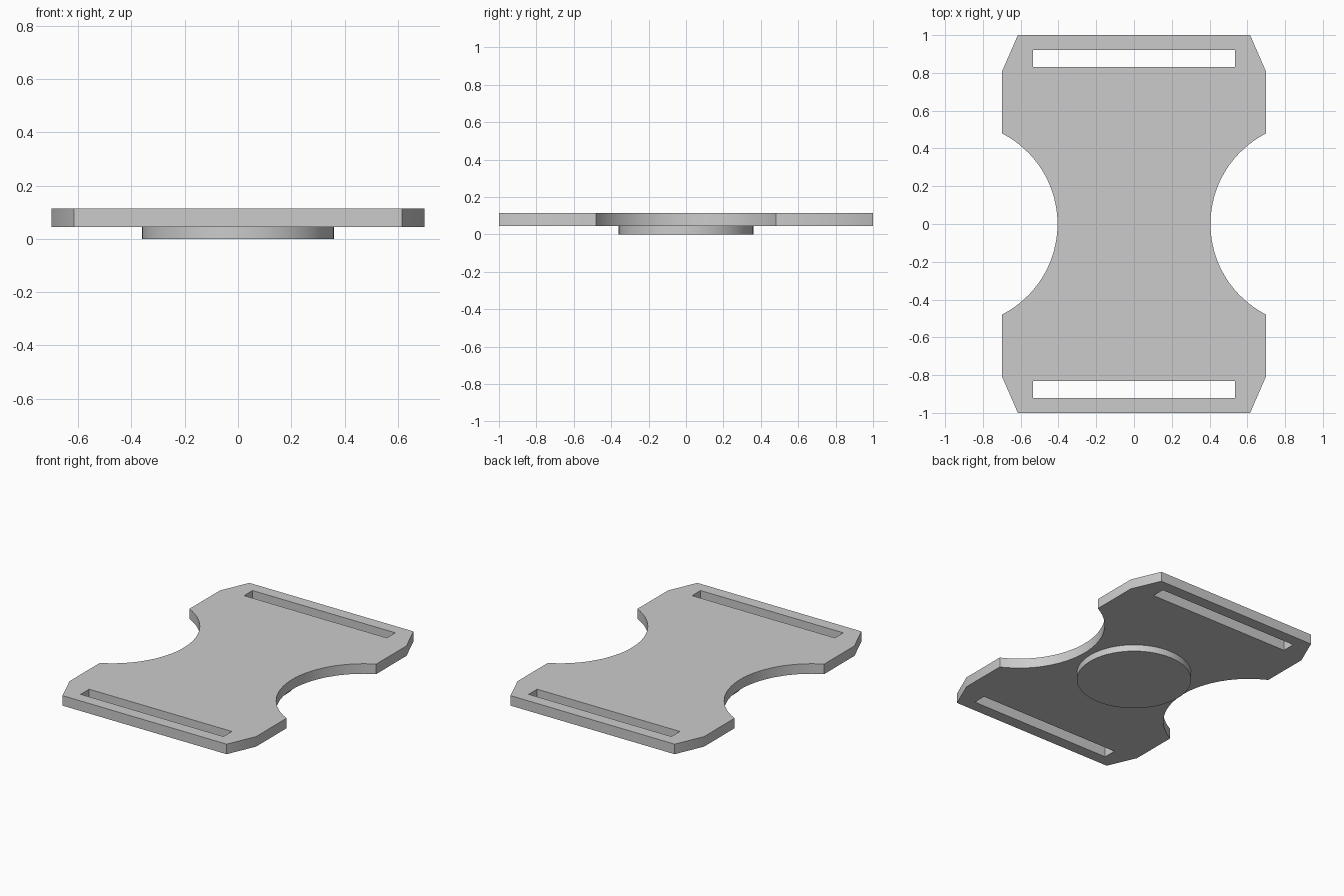
import bpy, bmesh, math

if "Cube" in bpy.data.objects:
    bpy.data.objects.remove(bpy.data.objects["Cube"])

grey = bpy.data.materials.new("plain grey")
grey.diffuse_color = (0.6, 0.6, 0.6, 1)
grey.use_nodes = True
grey.node_tree.nodes["Principled BSDF"].inputs["Base Color"].default_value = grey.diffuse_color

Z_DISC, Z_PLATE, Z_TOP = 0.0, 0.045, 0.113


def smooth(obj):
    bpy.ops.object.select_all(action='DESELECT')
    obj.select_set(True)
    bpy.context.view_layer.objects.active = obj
    bpy.ops.object.shade_smooth_by_angle(angle=math.radians(30))


def extruded(name, loops, z0, z1):
    """Fill closed 2D loops (first is the outline, others are holes) and extrude."""
    bm = bmesh.new()
    for pts in loops:
        vs = [bm.verts.new((x, y, z0)) for x, y in pts]
        for a, b in zip(vs, vs[1:] + vs[:1]):
            bm.edges.new((a, b))
    bmesh.ops.triangle_fill(bm, edges=bm.edges[:], use_beauty=True)
    ext = bmesh.ops.extrude_face_region(bm, geom=bm.faces[:], use_keep_orig=True)
    top = [g for g in ext["geom"] if isinstance(g, bmesh.types.BMVert)]
    bmesh.ops.translate(bm, verts=top, vec=(0, 0, z1 - z0))
    bmesh.ops.recalc_face_normals(bm, faces=bm.faces[:])
    me = bpy.data.meshes.new(name)
    bm.to_mesh(me)
    bm.free()
    me.materials.append(grey)
    obj = bpy.data.objects.new(name, me)
    bpy.context.collection.objects.link(obj)
    smooth(obj)
    return obj


# Waisted plate outline: right half from bottom to top, then rotated half a turn
HALF_W, WAIST, ARC_Y, SEGS = 0.70, 0.405, 0.48, 32
depth = HALF_W - WAIST
radius = (depth ** 2 + ARC_Y ** 2) / (2 * depth)
centre = WAIST + radius
sweep = math.asin(ARC_Y / radius)
arc = []
for i in range(SEGS + 1):
    a = sweep * (2 * i / SEGS - 1)
    arc.append((centre - radius * math.cos(a), radius * math.sin(a)))
right = [(0.615, -1), (HALF_W, -0.805)] + arc + [(HALF_W, 0.805), (0.615, 1)]
outline = right + [(-x, -y) for x, y in right]

# Strap slots near both ends
slots = [[(-0.535, s * 0.83), (0.535, s * 0.83), (0.535, s * 0.92), (-0.535, s * 0.92)]
         for s in (-1, 1)]
extruded("buckle_plate", [outline] + slots, Z_PLATE, Z_TOP)

# Round boss under the plate
circle = [(0.36 * math.cos(math.tau * i / 64), 0.36 * math.sin(math.tau * i / 64))
          for i in range(64)]
extruded("round_boss", [circle], Z_DISC, Z_PLATE + 0.002)
